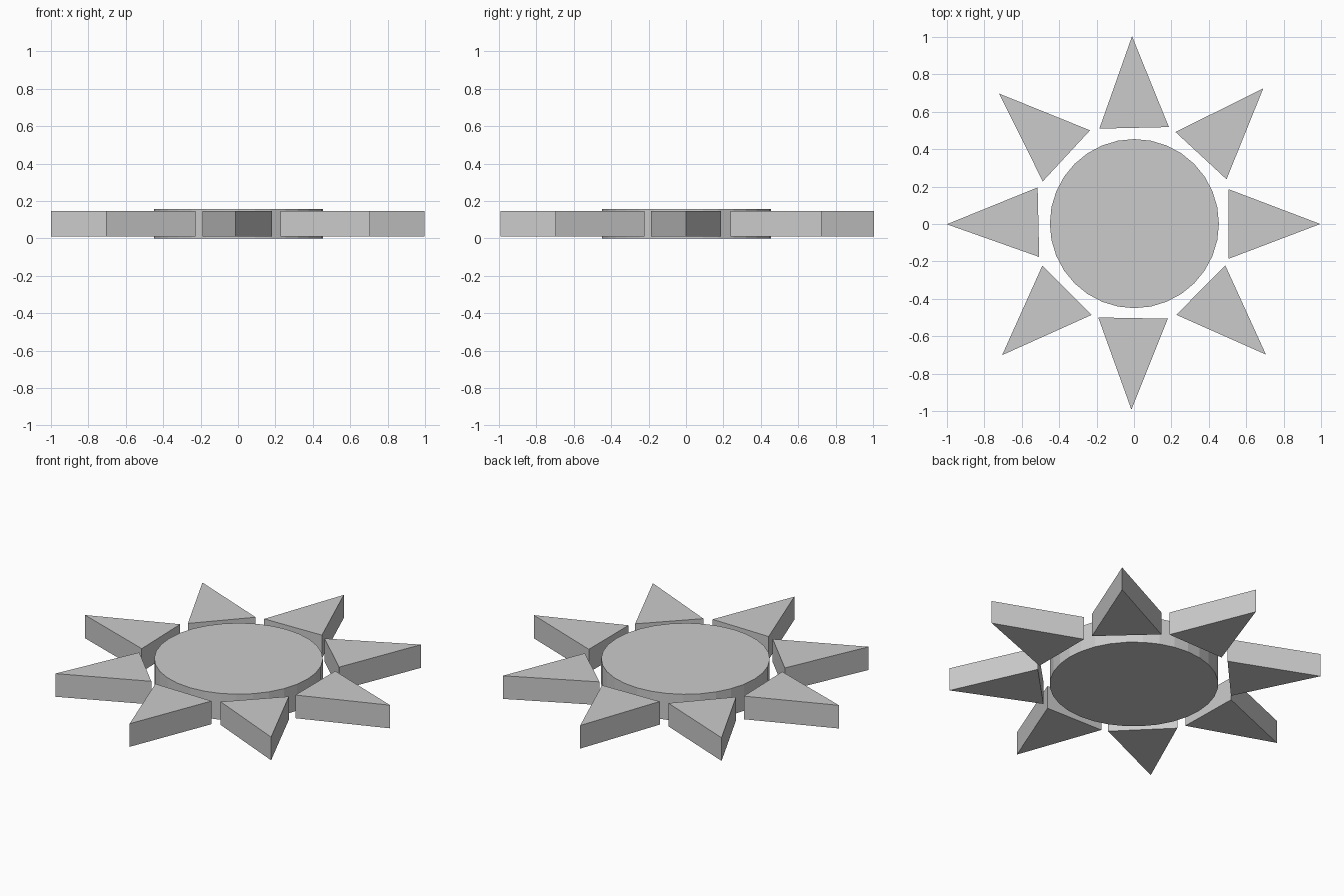
import bpy, bmesh
from math import radians

if "Cube" in bpy.data.objects:
    bpy.data.objects.remove(bpy.data.objects["Cube"])


def ray(name, x, y, turn):
    """Triangular prism pointing outward, placed by its centroid."""
    z0, z1 = 0.01, 0.147
    bm = bmesh.new()
    pts = [(0.327, 0), (-0.163, 0.186), (-0.163, -0.186)]
    face = bm.faces.new([bm.verts.new((px, py, z0)) for px, py in pts])
    out = bmesh.ops.extrude_face_region(bm, geom=[face])
    top = [v for v in out["geom"] if isinstance(v, bmesh.types.BMVert)]
    bmesh.ops.translate(bm, verts=top, vec=(0, 0, z1 - z0))
    bmesh.ops.recalc_face_normals(bm, faces=bm.faces)
    mesh = bpy.data.meshes.new(name)
    bm.to_mesh(mesh)
    bm.free()
    ob = bpy.data.objects.new(name, mesh)
    ob.location = (x, y, 0)
    ob.rotation_euler.z = radians(turn)
    bpy.context.collection.objects.link(ob)


# Central disc, slightly thicker than the rays
bpy.ops.mesh.primitive_cylinder_add(vertices=32, radius=0.452, depth=0.156,
                                    location=(0.002, 0.002, 0.078))
bpy.context.object.name = "sun_disc"

# Eight rays, set slightly unevenly around the disc
rays = [
    (0.669, 0.0, 0), (0.469, 0.485, 47.2), (-0.003, 0.677, 91.3), (-0.481, 0.475, 137.2),
    (-0.674, 0.006, 181.3), (-0.474, -0.470, 225), (-0.008, -0.666, 269), (0.473, -0.468, 315.3),
]
for i, r in enumerate(rays):
    ray(f"ray_{i + 1}", *r)
